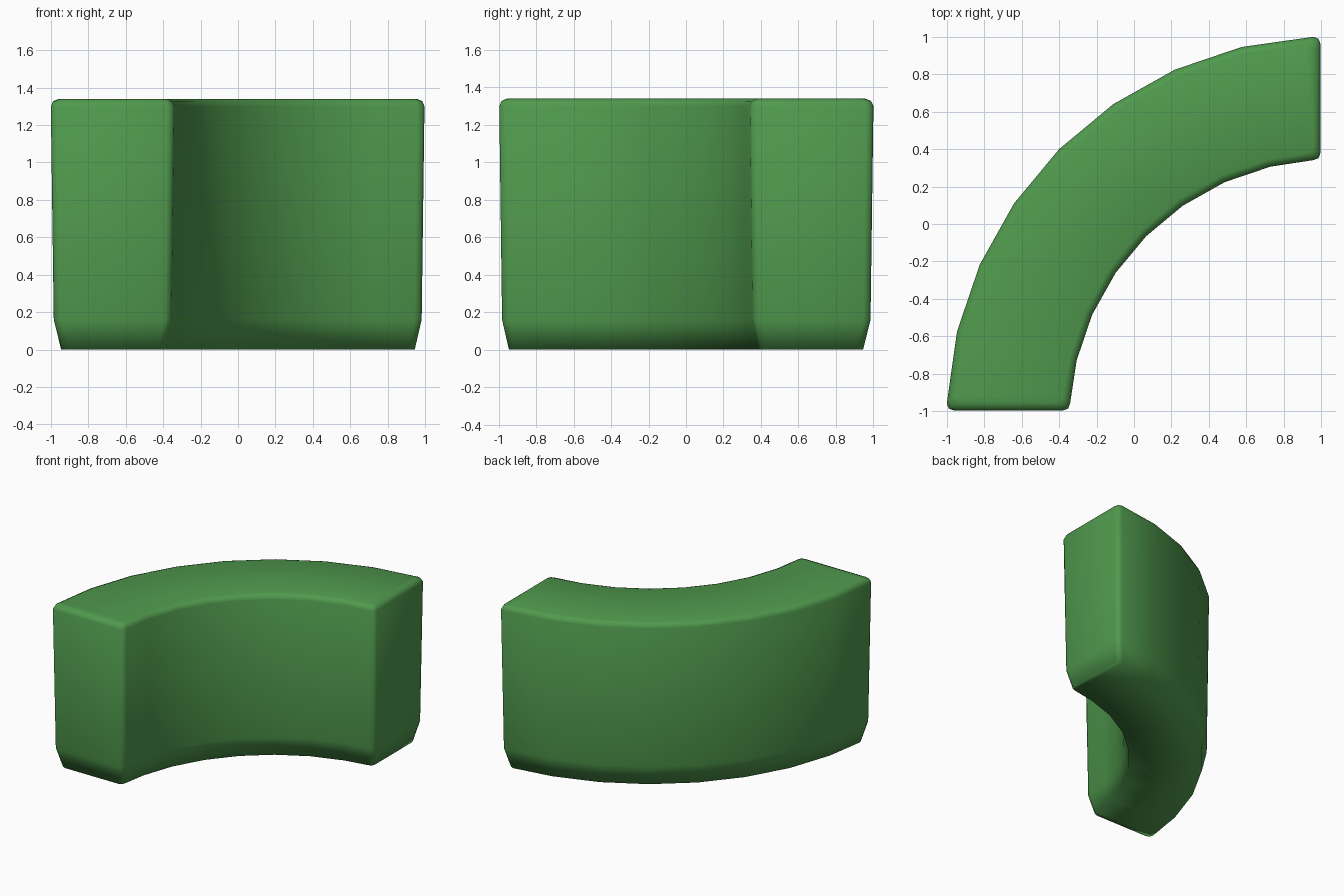
import bpy, bmesh
from math import sqrt, radians, cos, sin

cube = bpy.data.objects.get("Cube")
if cube:
    bpy.data.objects.remove(cube, do_unlink=True)

CENTRE = 1.055          # arc centre at (CENTRE, -CENTRE)
OUTER, INNER = 2.058, 1.4
END = 0.997             # position of the flat ends
ROUND = 0.038           # rounding of the upright corners
ANGLES = [13.5 + 10.5 * i for i in range(7)]
# height and inset of each level, from the chamfered foot to the rounded rim
LEVELS = [(0, 0.052), (0.16, 0.015), (1.3, 0), (1.328, 0.012), (1.34, 0.04)]


def wall(radius, inward, inset):
    """Plan of one curved wall with a rounded corner at both ends."""
    v = CENTRE - END + inset
    u = sqrt(radius ** 2 - (v + ROUND) ** 2)
    corner = [(u + inward * ROUND, v),
              (u + inward * ROUND * 0.27, v + ROUND * 0.27),
              (u, v + ROUND)]
    arc = [(radius * cos(radians(a)), radius * sin(radians(a))) for a in ANGLES]
    plan = corner + arc + [(q, p) for p, q in reversed(corner)]
    return [(CENTRE - p, q - CENTRE) for p, q in plan]


# stacked outlines joined into a closed curved block
bm = bmesh.new()
rings = []
for z, inset in LEVELS:
    plan = wall(OUTER - inset, -1, inset) + wall(INNER + inset, 1, inset)[::-1]
    rings.append([bm.verts.new((x, y, z)) for x, y in plan])

count = len(rings[0])
for low, high in zip(rings, rings[1:]):
    for i in range(count):
        j = (i + 1) % count
        bm.faces.new((low[i], low[j], high[j], high[i]))

# top and underside as strips across the block
for ring in (rings[0], rings[-1]):
    for i in range(count // 2 - 1):
        bm.faces.new((ring[i], ring[i + 1], ring[-2 - i], ring[-1 - i]))

bmesh.ops.recalc_face_normals(bm, faces=bm.faces)
for face in bm.faces:
    face.smooth = True

mesh = bpy.data.meshes.new("curved_block")
bm.to_mesh(mesh)
bm.free()

# leaf green
green = bpy.data.materials.new("leaf_green")
green.use_nodes = True
colour = (0.08, 0.32, 0.075, 1)
green.diffuse_color = colour
green.node_tree.nodes["Principled BSDF"].inputs["Base Color"].default_value = colour
mesh.materials.append(green)

block = bpy.data.objects.new("curved_block", mesh)
bpy.context.collection.objects.link(block)
